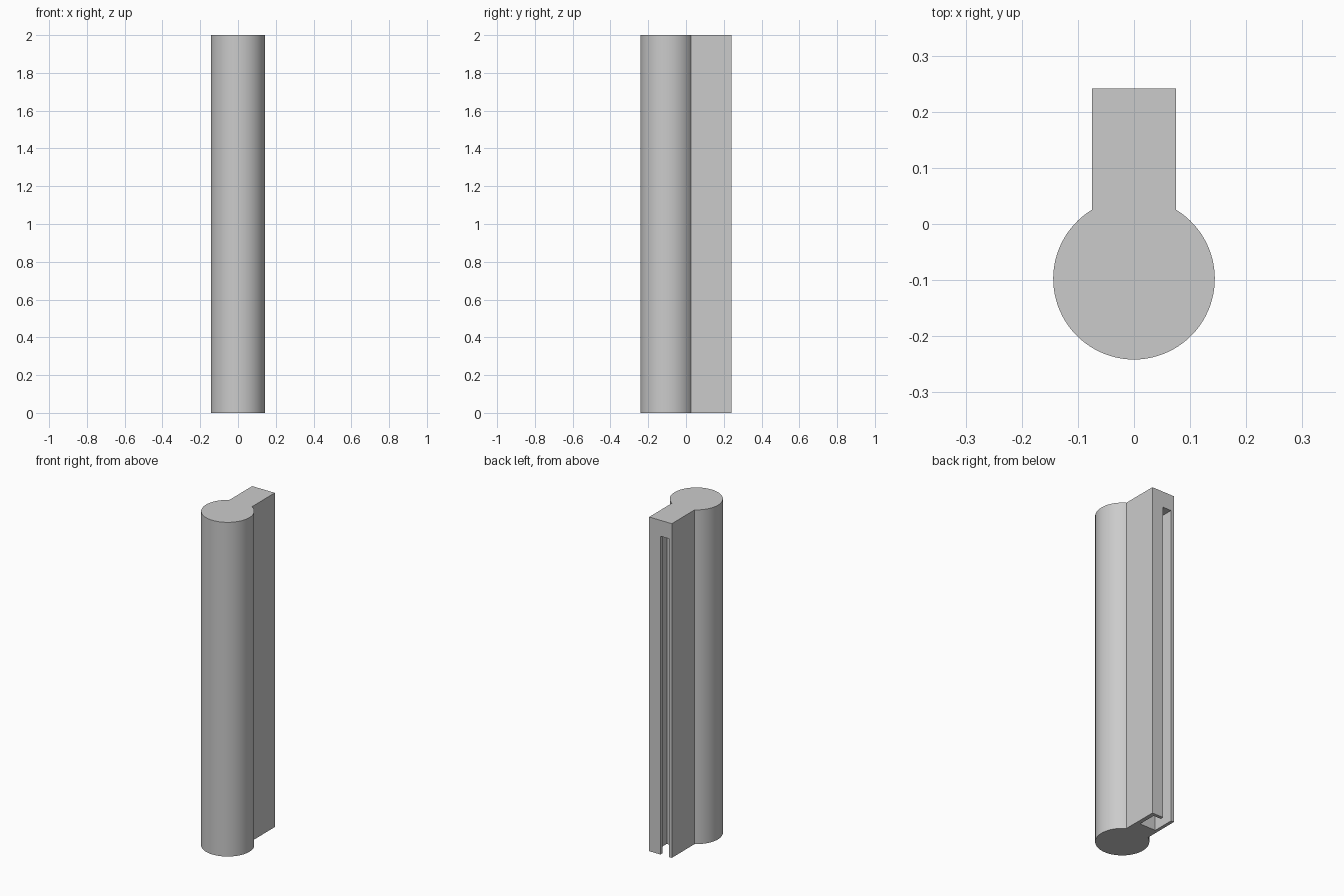
import bpy, bmesh, math

cube = bpy.data.objects.get("Cube")
if cube:
    bpy.data.objects.remove(cube, do_unlink=True)

HEIGHT = 2.0
RADIUS, CENTRE_Y = 0.144, -0.0975
HALF_WIDTH, BACK_Y = 0.075, 0.2415


def prism(name, outline, z0, z1):
    """Extrude a closed xy outline between two heights."""
    bm = bmesh.new()
    base = bm.faces.new([bm.verts.new((x, y, z0)) for x, y in outline])
    top = bmesh.ops.extrude_face_region(bm, geom=[base])["geom"]
    verts = [v for v in top if isinstance(v, bmesh.types.BMVert)]
    bmesh.ops.translate(bm, verts=verts, vec=(0, 0, z1 - z0))
    bmesh.ops.recalc_face_normals(bm, faces=bm.faces[:])
    mesh = bpy.data.meshes.new(name)
    bm.to_mesh(mesh)
    bm.free()
    obj = bpy.data.objects.new(name, mesh)
    bpy.context.collection.objects.link(obj)
    return obj


# Round handle and rectangular rear rail share one keyhole outline
gap = math.asin(HALF_WIDTH / RADIUS)
start, sweep, steps = math.pi / 2 + gap, 2 * math.pi - 2 * gap, 72
outline = [(RADIUS * math.cos(start + sweep * i / steps),
            CENTRE_Y + RADIUS * math.sin(start + sweep * i / steps))
           for i in range(steps + 1)]
outline += [(HALF_WIDTH, BACK_Y), (-HALF_WIDTH, BACK_Y)]
body = prism("grooved_handle", outline, 0, HEIGHT)

# Hooked channel in the rail, open at the bottom and the back
side, inner, lip = -0.055, 0.11, 0.222
channel = [(side, inner), (0.05, inner), (0.05, lip), (0, lip),
           (0, BACK_Y + 0.1), (side, BACK_Y + 0.1)]
cutter = prism("channel_cutter", channel, -0.1, 1.905)
cutter.hide_render = True

cut = body.modifiers.new("channel", "BOOLEAN")
cut.operation = "DIFFERENCE"
cut.solver = "EXACT"
cut.object = cutter
bpy.ops.object.select_all(action="DESELECT")
body.select_set(True)
bpy.context.view_layer.objects.active = body
bpy.ops.object.modifier_apply(modifier=cut.name)
bpy.data.objects.remove(cutter, do_unlink=True)

# Plain grey finish
grey = bpy.data.materials.new("light_grey")
grey.use_nodes = True
colour = (0.6, 0.6, 0.6, 1)
grey.diffuse_color = colour
grey.node_tree.nodes["Principled BSDF"].inputs["Base Color"].default_value = colour
body.data.materials.clear()
body.data.materials.append(grey)
bpy.ops.object.shade_smooth_by_angle(angle=math.radians(30))
